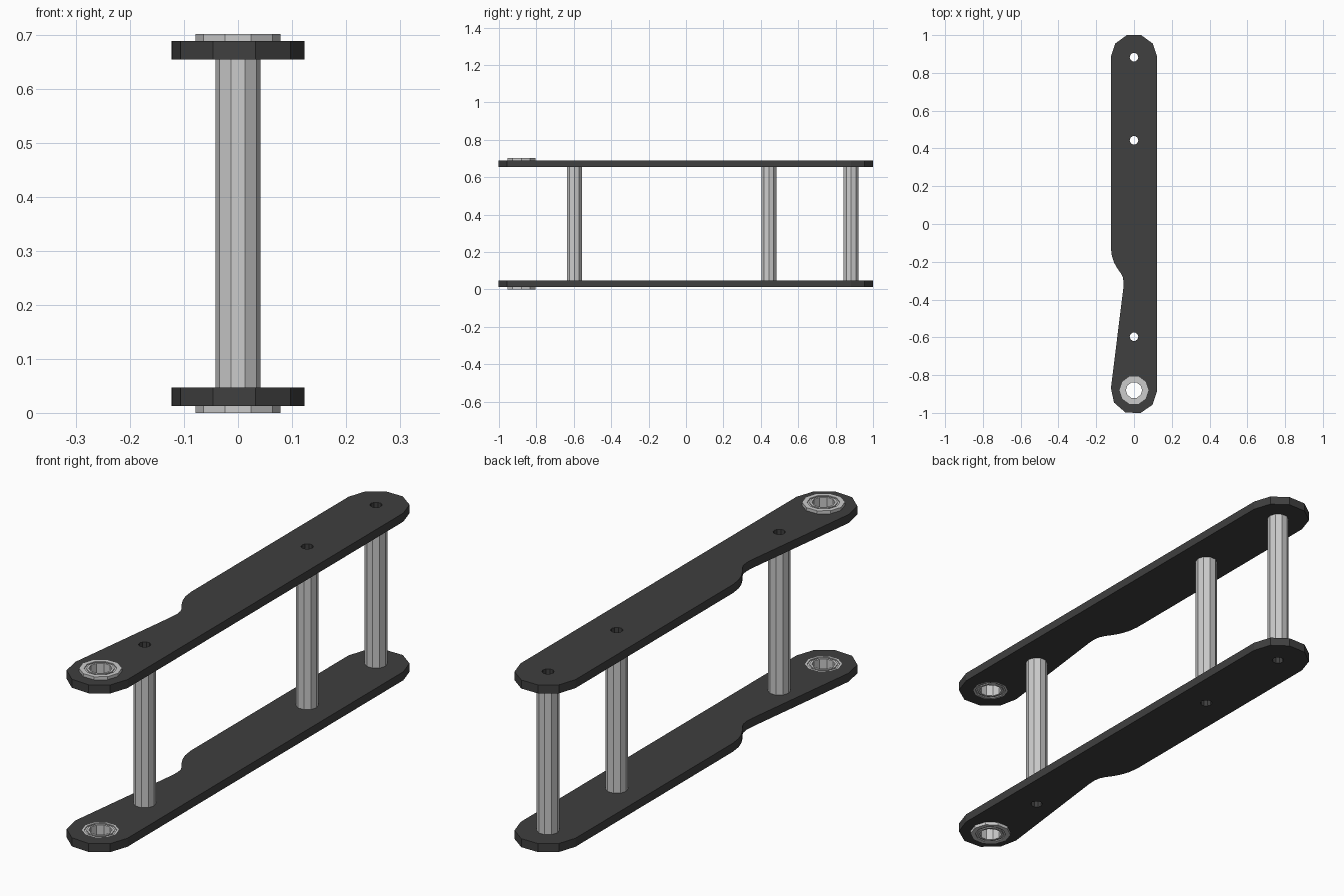
import bpy, bmesh
from math import sin, cos, pi, radians

if "Cube" in bpy.data.objects:
    bpy.data.objects.remove(bpy.data.objects["Cube"])

SIDES = 10
HEIGHT = 0.702
R = 0.123                       # plate end radius
BEARING_Y = -0.88
SPACER_Y = (-0.597, 0.443, 0.883)

dark = bpy.data.materials.new("dark_plate")
dark.diffuse_color = (0.05, 0.05, 0.05, 1)
dark.use_nodes = True
dark.node_tree.nodes["Principled BSDF"].inputs["Base Color"].default_value = dark.diffuse_color


def arc(r, y, a0, a1, n):
    """n + 1 points of an arc centred on (0, y), angles in degrees."""
    pts = []
    for i in range(n + 1):
        a = radians(a0 + (a1 - a0) * i / n)
        pts.append((r * cos(a), y + r * sin(a)))
    return pts


def circle(r, y):
    return arc(r, y, 0, 360, SIDES)[:-1]


def finish(name, bm, mat=None):
    bmesh.ops.remove_doubles(bm, verts=bm.verts, dist=1e-5)
    bmesh.ops.recalc_face_normals(bm, faces=bm.faces)
    me = bpy.data.meshes.new(name)
    bm.to_mesh(me)
    bm.free()
    me.polygons.foreach_set("use_smooth", [False] * len(me.polygons))
    if mat:
        me.materials.append(mat)
    ob = bpy.data.objects.new(name, me)
    bpy.context.collection.objects.link(ob)
    return ob


def slab(name, loops, z0, z1, mat=None):
    """Extrude an outline with holes (first loop is the outside)."""
    cu = bpy.data.curves.new(name + "_outline", 'CURVE')
    cu.dimensions = '2D'
    cu.fill_mode = 'BOTH'
    cu.extrude = (z1 - z0) / 2
    for loop in loops:
        sp = cu.splines.new('POLY')
        sp.points.add(len(loop) - 1)
        for p, (x, y) in zip(sp.points, loop):
            p.co = (x, y, 0, 1)
        sp.use_cyclic_u = True
    tmp = bpy.data.objects.new(name + "_tmp", cu)
    bpy.context.collection.objects.link(tmp)
    bpy.context.view_layer.update()
    me = tmp.evaluated_get(bpy.context.evaluated_depsgraph_get()).to_mesh()
    bm = bmesh.new()
    bm.from_mesh(me)
    bpy.data.objects.remove(tmp)
    bpy.data.curves.remove(cu)
    bmesh.ops.translate(bm, verts=bm.verts, vec=(0, 0, (z0 + z1) / 2))
    return finish(name, bm, mat)


def lathe(name, profile, y, flip):
    """Revolve a closed (radius, height) profile about a vertical axis."""
    bm = bmesh.new()
    rings = []
    for i in range(SIDES):
        a = 2 * pi * i / SIDES
        rings.append([bm.verts.new((r * cos(a), y + r * sin(a),
                                    HEIGHT - h if flip else h))
                      for r, h in profile])
    n = len(profile)
    for i in range(SIDES):
        p, q = rings[i], rings[(i + 1) % SIDES]
        for j in range(n):
            k = (j + 1) % n
            bm.faces.new((p[j], q[j], q[k], p[k]))
    return finish(name, bm)


# Side plates: rounded ends, waist cut on the left edge, bolt and bearing holes
outline = arc(R, 0.883, 0, 180, 5)
outline += [(-0.123, -0.125), (-0.117, -0.17), (-0.105, -0.205), (-0.088, -0.235),
            (-0.069, -0.262), (-0.059, -0.283), (-0.055, -0.31), (-0.057, -0.345)]
outline += arc(R, -0.883, 173, 360, 5)
holes = [circle(0.023, y) for y in SPACER_Y] + [circle(0.068, BEARING_Y)]
slab("lower_plate", [outline] + holes, 0.0125, 0.047, dark)
slab("upper_plate", [outline] + holes, HEIGHT - 0.047, HEIGHT - 0.0125, dark)

# Hollow spacer tubes between the plates
for i, y in enumerate(SPACER_Y):
    slab(f"spacer_{i + 1}", [circle(0.042, y), circle(0.023, y)], 0.047, HEIGHT - 0.047)

# Flanged bearings with recessed shields, flange facing outwards
bearing = [(0.079, 0), (0.079, 0.0125), (0.068, 0.0125), (0.068, 0.047),
           (0.060, 0.047), (0.060, 0.043), (0.052, 0.043), (0.052, 0.047),
           (0.043, 0.047), (0.043, 0), (0.052, 0), (0.052, 0.004),
           (0.060, 0.004), (0.060, 0)]
lathe("lower_bearing", bearing, BEARING_Y, False)
lathe("upper_bearing", bearing, BEARING_Y, True)
